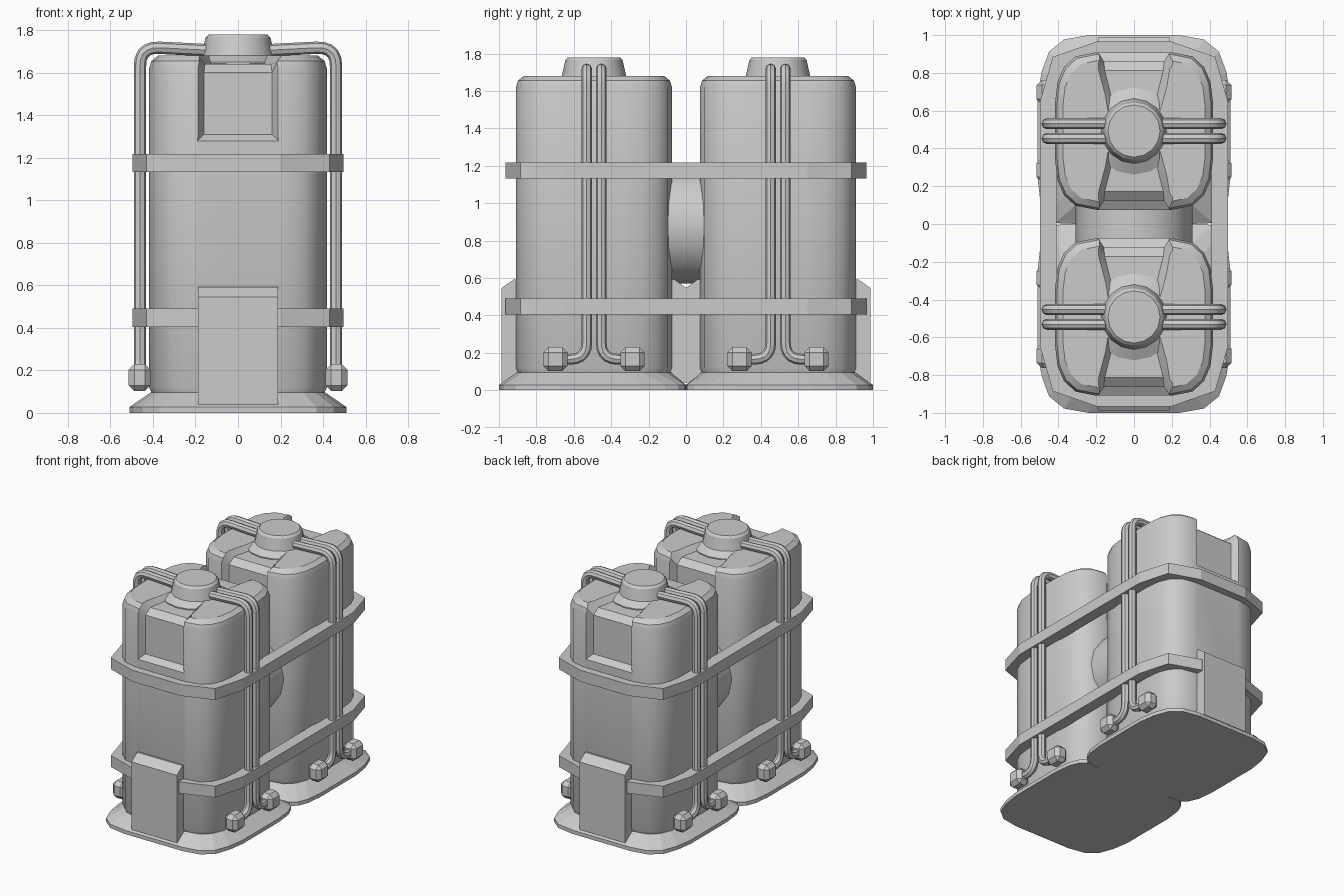
import bpy, bmesh
from mathutils import Vector

if "Cube" in bpy.data.objects:
    bpy.data.objects.remove(bpy.data.objects["Cube"])

CY = 0.492  # tank centre distance from the middle


def make(name, bm):
    bmesh.ops.recalc_face_normals(bm, faces=bm.faces)
    me = bpy.data.meshes.new(name)
    bm.to_mesh(me)
    bm.free()
    ob = bpy.data.objects.new(name, me)
    bpy.context.collection.objects.link(ob)
    return ob


def activate(ob):
    bpy.ops.object.select_all(action='DESELECT')
    ob.select_set(True)
    bpy.context.view_layer.objects.active = ob


def smooth(ob):
    activate(ob)
    bpy.ops.object.shade_smooth_by_angle()


def mirror(ob, x=False, y=True):
    m = ob.modifiers.new("mirror", 'MIRROR')
    m.use_axis = (x, y, False)
    m.use_mirror_merge = False


def loft(bm, rings, closed=False):
    vs = [[bm.verts.new(p) for p in r] for r in rings]
    n = len(vs[0])
    for i in range(len(vs) if closed else len(vs) - 1):
        a, b = vs[i], vs[(i + 1) % len(vs)]
        for j in range(n):
            k = (j + 1) % n
            bm.faces.new((a[j], a[k], b[k], b[j]))
    if not closed:
        bm.faces.new(vs[0])
        bm.faces.new(vs[-1])


def outline(outer, inner=None):
    """Full loop from quarter points running from the +y face to the +x face."""
    inner = inner or outer
    return (outer + [(x, -y) for x, y in reversed(inner)]
            + [(-x, -y) for x, y in inner] + [(-x, y) for x, y in reversed(outer)])


def ring(pts, z, s=1.0, cy=CY):
    return [(x * s, cy + y * s, z) for x, y in pts]


# Tank bodies
body = outline([(.2, .417), (.31, .395), (.37, .34), (.405, .26), (.418, .15)])
bm = bmesh.new()
loft(bm, [ring(body, z, s) for z, s in
          [(.08, .97), (.1, .98), (.12, 1), (1.62, 1), (1.655, .975), (1.68, .9)]])
tank = make("tank", bm)

# Recesses cut into the upper front and back of each tank
# (floor distance, floor z, floor half width, mouth distance, mouth z, mouth half width)
sections = [(.417, 1.28, .19, .50, 1.22, .22), (.37, 1.31, .16, .46, 1.30, .215),
            (.37, 1.60, .16, .46, 1.72, .215), (.32, 1.64, .155, .34, 1.74, .24),
            (.10, 1.645, .10, .10, 1.74, .20)]
bm = bmesh.new()
for s in (1, -1):
    loft(bm, [[(-w, CY + s * p, z), (w, CY + s * p, z),
               (W, CY + s * q, Z), (-W, CY + s * q, Z)] for p, z, w, q, Z, W in sections])
cutter = make("recess_cutter", bm)
cutter.hide_render = True
b = tank.modifiers.new("recess", 'BOOLEAN')
b.object, b.operation, b.solver = cutter, 'DIFFERENCE', 'EXACT'
activate(tank)
bpy.ops.object.modifier_apply(modifier="recess")
bpy.data.objects.remove(cutter)
smooth(tank)
mirror(tank)

# Flared base plates, with tighter corners where the two meet
foot = outline([(.24, .508), (.37, .485), (.45, .42), (.49, .31), (.51, .18)],
               [(.30, .492), (.42, .487), (.465, .45), (.495, .38), (.51, .25)])
bm = bmesh.new()
loft(bm, [ring(foot, 0), ring(foot, .028), ring(body, .095, .985)])
mirror(make("base_plate", bm))

# Caps on low collars
bm = bmesh.new()
circle = bmesh.ops.create_circle(bm, segments=16, radius=1)["verts"]
unit = [(v.co.x, v.co.y) for v in circle]
bmesh.ops.delete(bm, geom=circle, context='VERTS')
loft(bm, [ring(unit, z, r) for z, r in
          [(1.62, .23), (1.65, .23), (1.68, .172), (1.765, .153), (1.78, .138)]])
cap = make("cap", bm)
smooth(cap)
mirror(cap)

# Chamfered panels low on the front and back of each tank
bm = bmesh.new()
prof = [(.36, .04), (.495, .04), (.495, .545), (.43, .592), (.36, .592)]
for s in (1, -1):
    loft(bm, [[(x, CY + s * y, z) for y, z in prof] for x in (-.187, .187)])
mirror(make("lower_panel", bm))

# Straps around both tanks
out = outline([(.2, .965), (.43, .885), (.497, .65)])
inn = outline([(.18, .89), (.35, .82), (.41, .62)])
for name, z in (("lower_strap", .405), ("upper_strap", 1.133)):
    bm = bmesh.new()
    loft(bm, [ring(out, z, 1, 0), ring(out, z + .085, 1, 0),
              ring(inn, z + .085, 1, 0), ring(inn, z, 1, 0)], closed=True)
    make(name, bm)

# Drum joining the tanks
bm = bmesh.new()
loft(bm, [[(x * .31, y, .88 + v * .31) for x, v in
           [(p[0], p[1]) for p in unit]] for y in (-.2, .2)])
bmesh.ops.recalc_face_normals(bm, faces=bm.faces)
smooth(make("joining_drum", bm))


# Pipes: paired runs from the cap down to the connectors
def fillet(pts, r=.09, n=5):
    pts = [Vector(p) for p in pts]
    res = [pts[0]]
    for a, c, d in zip(pts, pts[1:], pts[2:]):
        p, q = c + (a - c).normalized() * r, c + (d - c).normalized() * r
        for i in range(n + 1):
            t = i / n
            res.append(p * (1 - t) ** 2 + c * 2 * t * (1 - t) + q * t * t)
    return res + [pts[-1]]


cu = bpy.data.curves.new("pipe", 'CURVE')
cu.dimensions = '3D'
cu.bevel_depth, cu.bevel_resolution, cu.use_fill_caps = .029, 2, True
for s in (1, -1):
    path = fillet([(.12, CY + s * .039, 1.705), (.461, CY + s * .039, 1.722),
                   (.461, CY + s * .039, .165), (.461, CY + s * .2, .165)])
    sp = cu.splines.new('POLY')
    sp.points.add(len(path) - 1)
    for pt, co in zip(sp.points, path):
        pt.co = (*co, 1)
pipes = bpy.data.objects.new("pipes", cu)
bpy.context.collection.objects.link(pipes)
activate(pipes)
bpy.ops.object.convert(target='MESH')
pipes = bpy.context.view_layer.objects.active
smooth(pipes)
mirror(pipes, x=True)

# Bevelled connectors at the pipe ends
bm = bmesh.new()
for s in (1, -1):
    vs = bmesh.ops.create_cube(bm, size=1)["verts"]
    bmesh.ops.scale(bm, vec=(.105, .13, .128), verts=vs)
    bmesh.ops.translate(bm, vec=(.463, CY + s * .206, .166), verts=vs)
conn = make("pipe_connector", bm)
bv = conn.modifiers.new("bevel", 'BEVEL')
bv.width, bv.segments = .028, 1
mirror(conn, x=True)
